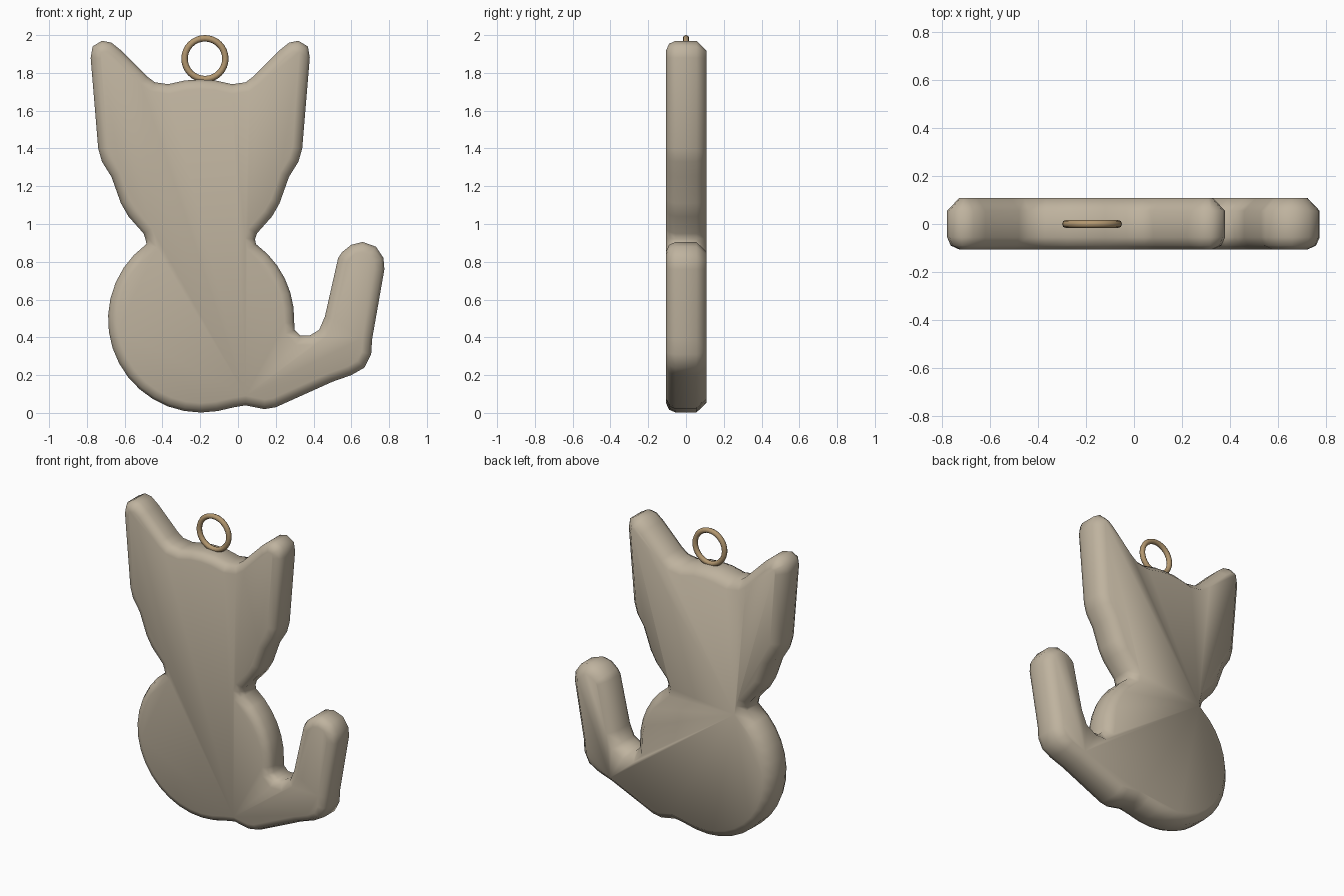
import bpy
import bmesh
from math import radians, cos, sin
from mathutils import Vector

default_cube = bpy.data.objects.get("Cube")
if default_cube:
    bpy.data.objects.remove(default_cube, do_unlink=True)


def make_material(name, colour):
    material = bpy.data.materials.new(name)
    material.use_nodes = True
    material.diffuse_color = colour
    shader = next(n for n in material.node_tree.nodes if n.type == "BSDF_PRINCIPLED")
    shader.inputs["Base Color"].default_value = colour
    return material


def arc(centre, radius, start, end, steps):
    angles = [radians(start + (end - start) * i / steps) for i in range(steps + 1)]
    return [(centre[0] + radius * cos(a), centre[1] + radius * sin(a)) for a in angles]


def inset_outline(points, distance):
    """Move a clockwise outline inwards along its mitred corners."""
    result = []
    for i, point in enumerate(points):
        before = (point - points[i - 1]).normalized()
        after = (points[(i + 1) % len(points)] - point).normalized()
        normal_a = Vector((before.y, -before.x))
        normal_b = Vector((after.y, -after.x))
        middle = (normal_a + normal_b).normalized()
        result.append(point + middle * distance / max(middle.dot(normal_a), 0.7))
    return result


def build_slab(name, points, layers, material):
    """Stack inset copies of an outline along y and close both ends."""
    bm = bmesh.new()
    rings = []
    for inset, y in layers:
        ring = [bm.verts.new((p.x, y, p.y)) for p in inset_outline(points, inset)]
        rings.append(ring)
    count = len(points)
    for front, back in zip(rings, rings[1:]):
        for i in range(count):
            j = (i + 1) % count
            bm.faces.new((front[i], front[j], back[j], back[i]))
    bm.faces.new(rings[0])
    bm.faces.new(rings[-1])
    bmesh.ops.recalc_face_normals(bm, faces=bm.faces)
    mesh = bpy.data.meshes.new(name)
    bm.to_mesh(mesh)
    bm.free()
    mesh.materials.append(material)
    slab = bpy.data.objects.new(name, mesh)
    bpy.context.collection.objects.link(slab)
    return slab


def smooth(obj, angle):
    bpy.ops.object.select_all(action="DESELECT")
    obj.select_set(True)
    bpy.context.view_layer.objects.active = obj
    bpy.ops.object.shade_smooth_by_angle(angle=radians(angle))


clay = make_material("beige clay", (0.52, 0.45, 0.345, 1))
bronze = make_material("bronze", (0.45, 0.31, 0.16, 1))

# Head: one side from neck to crown, mirrored about the head's centre line
head_middle = -0.2
head_side = [(-.49, .92), (-.5, .95), (-.58, 1.04), (-.62, 1.11), (-.67, 1.25),
             (-.72, 1.33), (-.74, 1.4), (-.78, 1.88), (-.77, 1.94), (-.72, 1.97),
             (-.67, 1.96), (-.62, 1.92), (-.48, 1.78), (-.44, 1.75), (-.37, 1.74),
             (-.28, 1.76)]
head = head_side + [(head_middle, 1.765)]
head += [(2 * head_middle - x, z) for x, z in reversed(head_side)]

# Tail: from the hip, up around the tip and back to the base
tail = [(.3, .44), (.33, .41), (.38, .41), (.43, .44), (.46, .51), (.53, .82),
        (.55, .85), (.6, .89), (.66, .905), (.73, .88), (.77, .82), (.775, .76),
        (.71, .39), (.705, .31), (.67, .24), (.6, .2), (.5, .165), (.2, .03),
        (.14, .02), (.04, .04), (-.02, .03)]

# Body: round arcs on either side of the tail
body_centre, body_radius = (-.195, .495), .493
right_body = arc(body_centre, body_radius, 54, -2, 6)
left_body = arc(body_centre, body_radius, 280, 126, 15)

outline = [Vector(p) for p in head + right_body + tail + left_body]
edge_layers = [(.05, -.106), (.015, -.09), (0, -.055), (0, .055), (.05, .108)]
cat_body = build_slab("cat_pendant", outline, edge_layers, clay)
smooth(cat_body, 70)

# Hanging ring on the crown
bpy.ops.mesh.primitive_torus_add(location=(-.175, 0, 1.875), rotation=(radians(90), 0, 0),
                                 major_radius=.108, minor_radius=.017,
                                 major_segments=32, minor_segments=8)
ring = bpy.context.object
ring.name = "hanging_ring"
ring.data.materials.append(bronze)
smooth(ring, 60)
